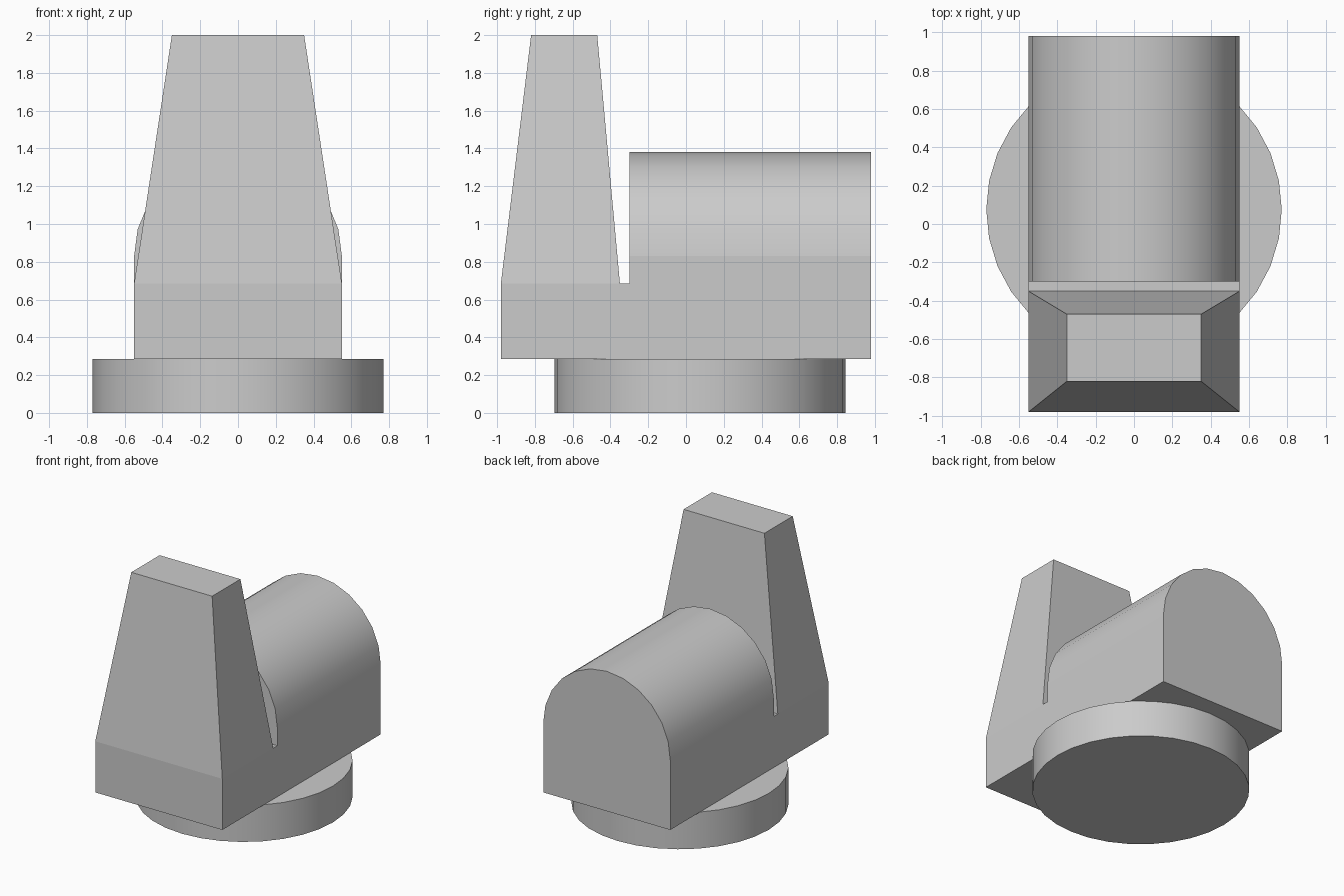
import bpy, bmesh, math

if "Cube" in bpy.data.objects:
    bpy.data.objects.remove(bpy.data.objects["Cube"])

# One flat grey for the whole model
grey = bpy.data.materials.new("light_grey")
grey.diffuse_color = (0.6, 0.6, 0.6, 1)
grey.use_nodes = True
grey.node_tree.nodes["Principled BSDF"].inputs["Base Color"].default_value = grey.diffuse_color

W = 0.55                         # half width of the body
BOT, NOTCH, SPRING = 0.285, 0.685, 0.83
FRONT, TOWER_BACK, ARCH_FRONT, BACK = -0.98, -0.35, -0.30, 0.98
ARC_STEPS = 12


def finish(bm, name):
    bmesh.ops.remove_doubles(bm, verts=bm.verts, dist=1e-4)
    bmesh.ops.recalc_face_normals(bm, faces=bm.faces)
    mesh = bpy.data.meshes.new(name)
    bm.to_mesh(mesh)
    bm.free()
    mesh.materials.append(grey)
    obj = bpy.data.objects.new(name, mesh)
    bpy.context.collection.objects.link(obj)
    bpy.ops.object.select_all(action='DESELECT')
    obj.select_set(True)
    bpy.context.view_layer.objects.active = obj
    bpy.ops.object.shade_smooth_by_angle(angle=math.radians(30))
    return obj


# Turntable disc
bm = bmesh.new()
bmesh.ops.create_cone(bm, cap_ends=True, segments=32, radius1=0.77,
                      radius2=0.77, depth=BOT)
bmesh.ops.translate(bm, verts=bm.verts, vec=(0, 0.075, BOT / 2))
finish(bm, "turntable_disc")

# Body: block, rounded housing and tapered tower as one closed shell
bm = bmesh.new()


def face(points):
    bm.faces.new([bm.verts.new(p) for p in points])


def bridge(ring_a, ring_b, closed):
    n = len(ring_a)
    for i in range(n if closed else n - 1):
        j = (i + 1) % n
        face([ring_a[i], ring_a[j], ring_b[j], ring_b[i]])


def rect(x, y0, y1, z):
    return [(-x, y0, z), (x, y0, z), (x, y1, z), (-x, y1, z)]


def arc(y):
    return [(W * math.cos(math.pi * i / ARC_STEPS), y,
             SPRING + W * math.sin(math.pi * i / ARC_STEPS))
            for i in range(ARC_STEPS + 1)]


# Block sides, underside, front and notch floor
side = [(FRONT, BOT), (BACK, BOT), (BACK, SPRING), (ARCH_FRONT, SPRING),
        (ARCH_FRONT, NOTCH), (TOWER_BACK, NOTCH), (FRONT, NOTCH)]
for x in (-W, W):
    face([(x, y, z) for y, z in side])
face(rect(W, FRONT, BACK, BOT))
face([(-W, FRONT, BOT), (W, FRONT, BOT), (W, FRONT, NOTCH), (-W, FRONT, NOTCH)])
face(rect(W, TOWER_BACK, ARCH_FRONT, NOTCH))

# Rounded housing with its two end walls
bridge(arc(ARCH_FRONT), arc(BACK), False)
for y, low in ((ARCH_FRONT, NOTCH), (BACK, BOT)):
    face([(-W, y, low), (W, y, low)] + arc(y))

# Tapered tower
top = rect(0.35, -0.82, -0.47, 2.0)
bridge(rect(W, FRONT, TOWER_BACK, NOTCH), top, True)
face(top)
body = finish(bm, "body")

# Keep the shallow tower folds and flat walls crisp, smooth only the arch
for p in body.data.polygons:
    c = p.center
    p.use_smooth = c.y > 0 and c.z > SPRING and abs(p.normal.y) < 0.1
